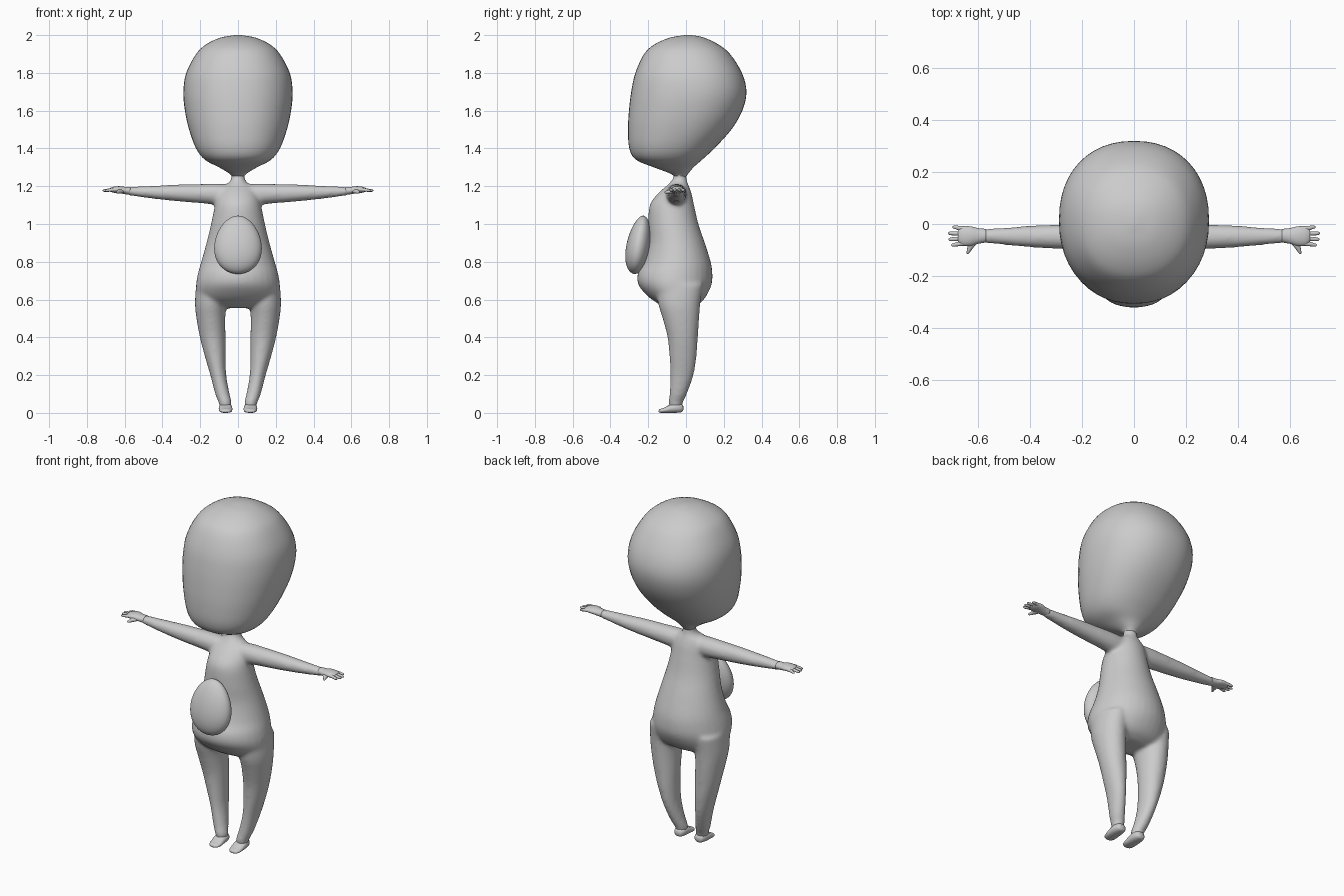
import bpy
import bmesh
from math import cos, sin, pi, copysign
from mathutils import Matrix

default = bpy.data.objects.get("Cube")
if default:
    bpy.data.objects.remove(default, do_unlink=True)

clay = bpy.data.materials.new("clay grey")
clay.use_nodes = True
GREY = (0.6, 0.6, 0.6, 1)
clay.diffuse_color = GREY
clay.node_tree.nodes["Principled BSDF"].inputs["Base Color"].default_value = GREY


def spline(rows, steps):
    """Smooth curve through every row of section values."""
    out = []
    for i in range(len(rows) - 1):
        p0, p1 = rows[max(i - 1, 0)], rows[i]
        p2, p3 = rows[i + 1], rows[min(i + 2, len(rows) - 1)]
        for s in range(steps):
            t = s / steps
            out.append([b + t * ((c - a) + t * ((2 * a - 5 * b + 4 * c - d)
                        + t * (3 * b - a - 3 * c + d))) / 2
                        for a, b, c, d in zip(p0, p1, p2, p3)])
    return out + [list(rows[-1])]


def loft(bm, rows, axes="zxy", side=1, power=2.0, sides=32, steps=4):
    """Skin oval sections: position on axis one, then low/high on axes two and three."""
    rings = []
    for t, a0, a1, b0, b1 in spline(rows, steps):
        ring = []
        for k in range(sides):
            c, s = cos(2 * pi * k / sides), sin(2 * pi * k / sides)
            c = copysign(abs(c) ** (2 / power), c)
            s = copysign(abs(s) ** (2 / power), s)
            co = dict(zip(axes, (t, (a0 + a1) / 2 + c * (a1 - a0) / 2,
                                 (b0 + b1) / 2 + s * (b1 - b0) / 2)))
            ring.append(bm.verts.new((side * co["x"], co["y"], co["z"])))
        rings.append(ring)
    for lower, upper in zip(rings, rings[1:]):
        for k in range(sides):
            n = (k + 1) % sides
            bm.faces.new((lower[k], lower[n], upper[n], upper[k]))
    bm.faces.new(rings[0])
    bm.faces.new(rings[-1])


def symmetric(rows):
    """Expand (height, half width, front, back) into full sections."""
    return [(z, -w, w, f, b) for z, w, f, b in rows]


def finish(bm, name):
    bmesh.ops.recalc_face_normals(bm, faces=bm.faces)
    mesh = bpy.data.meshes.new(name)
    bm.to_mesh(mesh)
    bm.free()
    mesh.materials.append(clay)
    mesh.shade_smooth()
    obj = bpy.data.objects.new(name, mesh)
    bpy.context.collection.objects.link(obj)
    return obj


# Head: flat tall face, full rounded back, tapering to the neck
bm = bmesh.new()
loft(bm, symmetric([
    (1.25, .03, -.06, 0), (1.27, .05, -.09, .015), (1.3, .1, -.17, .04),
    (1.34, .175, -.265, .085), (1.4, .222, -.3, .15), (1.5, .259, -.307, .24),
    (1.6, .281, -.302, .298), (1.7, .289, -.29, .32), (1.8, .274, -.268, .296),
    (1.9, .222, -.222, .233), (1.95, .17, -.168, .172), (1.985, .098, -.09, .1),
    (1.998, .03, -.02, .045), (2, .002, .008, .012)]), power=2.2, sides=48)
finish(bm, "head")

# Body: torso, legs and arms fused into one soft skin
bm = bmesh.new()
loft(bm, symmetric([
    (.555, .13, -.1, .03), (.58, .19, -.15, .075), (.62, .218, -.205, .108),
    (.68, .222, -.253, .136), (.74, .212, -.255, .14), (.8, .195, -.225, .131),
    (.9, .167, -.2, .1), (1, .143, -.2, .066), (1.1, .122, -.192, .043),
    (1.16, .105, -.15, .03), (1.2, .08, -.105, .016), (1.22, .048, -.085, .008),
    (1.25, .035, -.066, .002), (1.29, .05, -.08, 0)]))
for side in (1, -1):
    # Leg
    loft(bm, [
        (.02, .038, .094, -.088, -.024), (.06, .034, .105, -.092, -.014),
        (.1, .044, .121, -.088, .005), (.2, .062, .147, -.083, .04),
        (.3, .066, .176, -.088, .056), (.4, .066, .202, -.098, .063),
        (.5, .067, .22, -.124, .07), (.58, .064, .228, -.148, .076),
        (.68, .07, .222, -.16, .09)], side=side)
    # Arm
    loft(bm, [
        (.03, -.11, .0, 1.1, 1.21), (.12, -.105, .004, 1.103, 1.214),
        (.2, -.1, .002, 1.11, 1.212), (.3, -.096, -.002, 1.118, 1.21),
        (.4, -.09, -.006, 1.128, 1.205), (.5, -.081, -.014, 1.14, 1.2),
        (.59, -.072, -.019, 1.153, 1.196)], axes="xyz", side=side)
body = finish(bm, "body")
fuse = body.modifiers.new("fuse", "REMESH")
fuse.mode = "VOXEL"
fuse.voxel_size = 0.009
fuse.use_smooth_shade = True
soften = body.modifiers.new("soften", "SMOOTH")
soften.factor = 0.5
soften.iterations = 14

# Belly patch: egg leaning back against the tummy
bm = bmesh.new()
bmesh.ops.create_uvsphere(bm, u_segments=40, v_segments=24, radius=1)
for v in bm.verts:
    swell = 1 - 0.13 * v.co.z
    v.co.x *= 0.125 * swell
    v.co.y *= 0.064 * swell
    v.co.z *= 0.156
bmesh.ops.transform(bm, verts=bm.verts, matrix=Matrix.Translation((0, -.25, .89))
                    @ Matrix.Rotation(-0.17, 4, "X"))
finish(bm, "belly_egg")

for side, label in ((1, "left"), (-1, "right")):
    # Foot: low rounded toe and heel
    bm = bmesh.new()
    loft(bm, [
        (-.145, .062, .068, .006, .012), (-.138, .04, .09, .001, .02),
        (-.115, .031, .099, 0, .028), (-.08, .03, .102, 0, .046),
        (-.045, .032, .1, .001, .054), (-.02, .042, .09, .006, .045),
        (-.013, .06, .072, .02, .03)], axes="yxz", side=side, power=2.3, sides=24)
    finish(bm, label + "_foot")

    # Hand: palm, four fingers and a thumb
    bm = bmesh.new()
    loft(bm, [
        (.57, -.071, -.019, 1.154, 1.197), (.6, -.076, -.016, 1.158, 1.197),
        (.63, -.084, -.009, 1.163, 1.2), (.66, -.083, -.01, 1.166, 1.197),
        (.678, -.07, -.02, 1.172, 1.19)], axes="xyz", side=side, sides=24)
    for y, reach, spread in ((-.018, .7, .006), (-.037, .717, .001),
                             (-.056, .715, -.003), (-.074, .705, -.007)):
        stations = [(.64, .0085, 0), (.675, .0085, .4), (reach - .012, .007, .9),
                    (reach - .003, .0045, 1), (reach, .001, 1)]
        loft(bm, [(x, y + spread * k - r, y + spread * k + r,
                   1.182 - .005 * k - r, 1.182 - .005 * k + r)
                  for x, r, k in stations], axes="xyz", side=side, sides=12)
    loft(bm, [
        (-.115, .638, .642, 1.166, 1.17), (-.11, .633, .645, 1.162, 1.174),
        (-.09, .618, .642, 1.161, 1.181), (-.065, .597, .642, 1.163, 1.187),
        (-.045, .6, .635, 1.168, 1.187)], axes="yxz", side=side, sides=12)
    finish(bm, label + "_hand")
